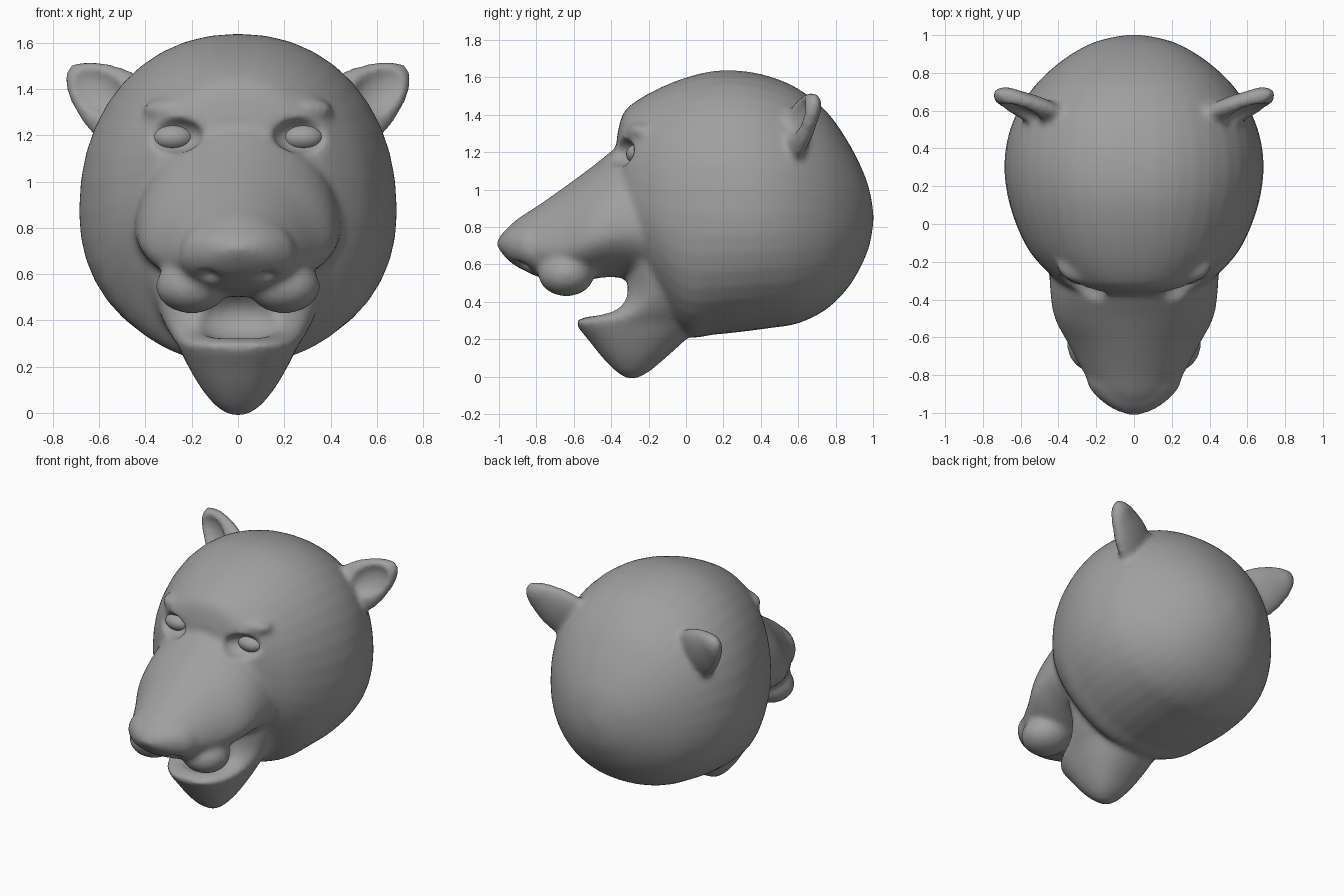
import bpy, bmesh, math
from mathutils import Matrix, Vector

cube = bpy.data.objects.get("Cube")
if cube:
    bpy.data.objects.remove(cube)

grey = bpy.data.materials.new("clay_grey")
grey.use_nodes = True
grey.diffuse_color = (0.35, 0.35, 0.35, 1)
grey.node_tree.nodes["Principled BSDF"].inputs["Base Color"].default_value = (0.35, 0.35, 0.35, 1)

SIDES = (1, -1)


def mirror(s):
    return Matrix.Diagonal((s, 1, 1, 1))


def spline(rows, steps=5):
    """Smooth curve through the stations."""
    out = []
    for i in range(len(rows) - 1):
        a, b = Vector(rows[max(i - 1, 0)]), Vector(rows[i])
        c, d = Vector(rows[i + 1]), Vector(rows[min(i + 2, len(rows) - 1)])
        for k in range(steps):
            t = k / steps
            out.append(b + (c - a) * t / 2 + (2 * a - 5 * b + 4 * c - d) * t * t / 2
                       + (3 * b - a - 3 * c + d) * t ** 3 / 2)
    return out + [Vector(rows[-1])]


def loft(bm, rows, axis="y", power=2.0, matrix=Matrix(), sides=40):
    """Stations are (position, high, middle, low, half width)."""
    rings = []
    for pos, hi, mid, lo, w in spline(rows):
        ring = []
        for k in range(sides):
            c, s = math.cos(k * math.tau / sides), math.sin(k * math.tau / sides)
            x = max(w, 0.005) * math.copysign(abs(c) ** (2 / power), c)
            a = mid + (hi - mid if s > 0 else mid - lo) * math.copysign(abs(s) ** (2 / power), s)
            ring.append(bm.verts.new(matrix @ Vector((x, pos, a) if axis == "y" else (x, a, pos))))
        rings.append(ring)
    for p, q in zip(rings, rings[1:]):
        for k in range(sides):
            n = (k + 1) % sides
            bm.faces.new((p[k], p[n], q[n], q[k]))
    bm.faces.new(rings[0])
    bm.faces.new(rings[-1])


def ball(bm, centre, radii, frame=Matrix()):
    m = frame @ Matrix.Translation(centre) @ Matrix.Diagonal((*radii, 1))
    bmesh.ops.create_uvsphere(bm, u_segments=32, v_segments=20, radius=1, matrix=m)


def finish(bm, name):
    bmesh.ops.recalc_face_normals(bm, faces=bm.faces[:])
    mesh = bpy.data.meshes.new(name)
    bm.to_mesh(mesh)
    bm.free()
    mesh.materials.append(grey)
    mesh.shade_smooth()
    obj = bpy.data.objects.new(name, mesh)
    bpy.context.collection.objects.link(obj)
    return obj


# Ear frame: local z runs to the tip, local y faces forward
tip = Vector((0.75, 0.33, 0.57)).normalized()
across = Vector((-0.605, 0, 0.796)).normalized()
front = tip.cross(across)
ear_frame = Matrix.Translation((0.42, 0.56, 1.25)) @ Matrix((across, front, tip)).transposed().to_4x4()

solid = bmesh.new()

# Skull
loft(solid, [
    (-0.37, 1.28, 1.12, 0.95, 0.16), (-0.34, 1.40, 1.0, 0.75, 0.33),
    (-0.28, 1.465, 0.95, 0.6, 0.43), (-0.15, 1.54, 0.9, 0.4, 0.55),
    (0, 1.60, 0.88, 0.22, 0.625), (0.15, 1.635, 0.87, 0.225, 0.67),
    (0.3, 1.635, 0.87, 0.24, 0.687), (0.45, 1.605, 0.87, 0.26, 0.67),
    (0.6, 1.54, 0.87, 0.285, 0.615), (0.75, 1.42, 0.86, 0.36, 0.51),
    (0.87, 1.25, 0.86, 0.48, 0.375), (0.95, 1.09, 0.86, 0.62, 0.24),
    (0.985, 0.98, 0.85, 0.72, 0.13), (1.003, 0.87, 0.85, 0.83, 0.02)], power=2.15)

# Muzzle
loft(solid, [
    (-0.2, 1.29, 0.78, 0.5, 0.45), (-0.35, 1.24, 0.78, 0.53, 0.445),
    (-0.5, 1.125, 0.74, 0.52, 0.42), (-0.65, 1.015, 0.69, 0.5, 0.34),
    (-0.8, 0.91, 0.68, 0.55, 0.26), (-0.9, 0.845, 0.70, 0.6, 0.19),
    (-0.96, 0.79, 0.70, 0.65, 0.1)], power=1.85)

# Nose
loft(solid, [
    (-0.70, 0.85, 0.66, 0.52, 0.2), (-0.78, 0.86, 0.67, 0.53, 0.25),
    (-0.86, 0.845, 0.69, 0.565, 0.24), (-0.93, 0.81, 0.705, 0.605, 0.18),
    (-0.98, 0.77, 0.71, 0.655, 0.11), (-1.012, 0.72, 0.71, 0.70, 0.03)], power=2.2)

# Lower jaw, stacked upward
loft(solid, [
    (-0.012, -0.27, -0.29, -0.31, 0.03), (0.025, -0.2, -0.29, -0.37, 0.09),
    (0.1, -0.11, -0.28, -0.445, 0.155), (0.2, 0, -0.27, -0.525, 0.215),
    (0.27, 0.06, -0.26, -0.58, 0.25), (0.305, 0.08, -0.25, -0.575, 0.27),
    (0.36, 0.1, -0.2, -0.40, 0.305), (0.45, 0.1, -0.15, -0.33, 0.345),
    (0.6, 0.1, -0.15, -0.32, 0.39), (0.75, 0.1, -0.15, -0.33, 0.42)], axis="z", power=2.3)

for s in SIDES:
    m = mirror(s)
    ball(solid, (0.2, -0.64, 0.548), (0.155, 0.15, 0.118), m)    # lip pad
    ball(solid, (0.25, -0.22, 1.31), (0.16, 0.1, 0.06), m)       # brow ridge
    loft(solid, [
        (0, 0.06, 0, -0.06, 0.17), (0.17, 0.065, 0, -0.065, 0.16),
        (0.3, 0.055, 0, -0.055, 0.115), (0.36, 0.05, 0, -0.05, 0.08),
        (0.415, 0.02, 0, -0.02, 0.03)], axis="z", matrix=m @ ear_frame)

head = finish(solid, "head")

# Hollows: eye sockets, nostrils, ear cups, mouth
cuts = bmesh.new()
for s in SIDES:
    m = mirror(s)
    ball(cuts, (0.29, -0.37, 1.2), (0.14, 0.11, 0.08), m)
    ball(cuts, (0.13, -0.89, 0.585), (0.05, 0.06, 0.035), m)
    ball(cuts, (0, 0.06, 0.23), (0.095, 0.055, 0.13), m @ ear_frame)
ball(cuts, (0, -0.42, 0.42), (0.21, 0.16, 0.115))
hollows = finish(cuts, "hollows")
hollows.hide_render = True


def remesh(size):
    mod = head.modifiers.new("Remesh", "REMESH")
    mod.mode = "VOXEL"
    mod.voxel_size = size
    mod.use_smooth_shade = True


# Fuse, carve, then soften the whole head
remesh(0.016)
cut = head.modifiers.new("Carve", "BOOLEAN")
cut.operation = "DIFFERENCE"
cut.solver = "EXACT"
cut.object = hollows
remesh(0.016)
soft = head.modifiers.new("Soften", "SMOOTH")
soft.factor = 0.5
soft.iterations = 9

bpy.ops.object.select_all(action="DESELECT")
head.select_set(True)
bpy.context.view_layer.objects.active = head
bpy.ops.object.convert(target="MESH")
bpy.data.objects.remove(hollows)
head.data.shade_smooth()

# Eyes
for s, name in zip(SIDES, ("left_eye", "right_eye")):
    bm = bmesh.new()
    ball(bm, (0.28, -0.25, 1.19), (0.09, 0.07, 0.058), mirror(s))
    finish(bm, name)
